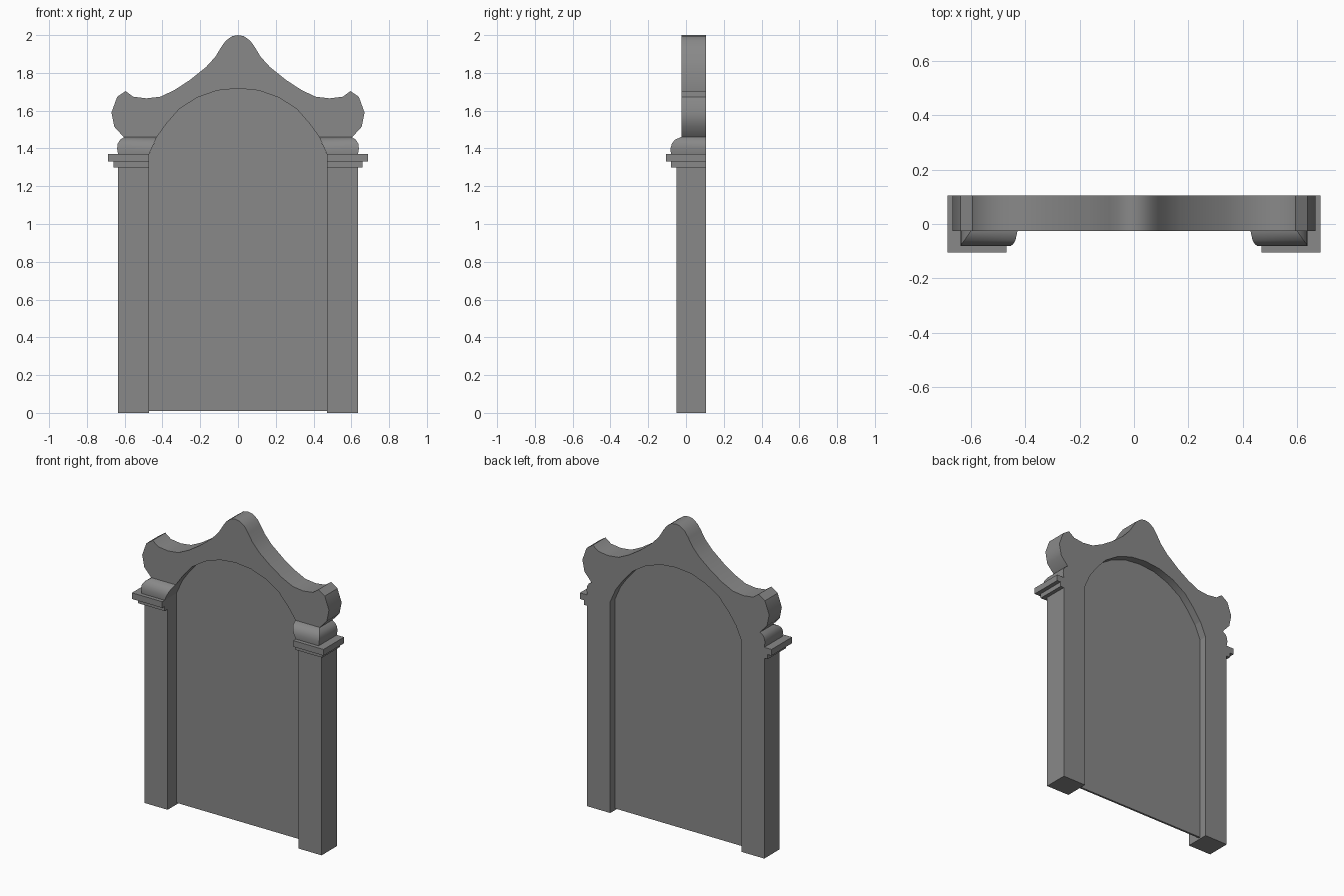
import bpy
import bmesh
import math

cube = bpy.data.objects.get("Cube")
if cube:
    bpy.data.objects.remove(cube, do_unlink=True)

BACK = 0.105      # shared rear plane
INNER = 0.47      # half width of the opening
OUTER = 0.635     # outer side of the pilasters

stone = bpy.data.materials.new("grey_stone")
stone.use_nodes = True
GREY = (0.25, 0.25, 0.25, 1)
stone.diffuse_color = GREY
stone.node_tree.nodes["Principled BSDF"].inputs["Base Color"].default_value = GREY


def finish(name, bm, smooth=False):
    bmesh.ops.recalc_face_normals(bm, faces=bm.faces)
    mesh = bpy.data.meshes.new(name)
    bm.to_mesh(mesh)
    bm.free()
    mesh.materials.append(stone)
    if smooth:
        mesh.shade_smooth()
        mesh.set_sharp_from_angle(angle=math.radians(32))
    obj = bpy.data.objects.new(name, mesh)
    bpy.context.collection.objects.link(obj)
    return obj


def extrude_outline(name, outline, y0, y1, smooth=False):
    """Front outline in x, z pushed back from y0 to y1."""
    bm = bmesh.new()
    face = bm.faces.new([bm.verts.new((x, y0, z)) for x, z in outline])
    new = bmesh.ops.extrude_face_region(bm, geom=[face], use_keep_orig=True)
    verts = [g for g in new["geom"] if isinstance(g, bmesh.types.BMVert)]
    bmesh.ops.translate(bm, verts=verts, vec=(0, y1 - y0, 0))
    return finish(name, bm, smooth)


def stack(name, side, levels, smooth=False):
    """Loft of rectangles; each level is z, inner x, outer x, front y."""
    bm = bmesh.new()
    rings = []
    for z, xi, xo, yf in levels:
        corners = ((xi, yf), (xo, yf), (xo, BACK), (xi, BACK))
        rings.append([bm.verts.new((side * x, y, z)) for x, y in corners])
    for low, high in zip(rings, rings[1:]):
        for i in range(4):
            j = (i + 1) % 4
            bm.faces.new((low[i], low[j], high[j], high[i]))
    bm.faces.new(rings[0])
    bm.faces.new(rings[-1])
    return finish(name, bm, smooth)


def mirrored(half):
    """Complete a half outline that starts on the centre line."""
    return [(-x, z) for x, z in reversed(half[1:])] + half


# Arch of the opening, from the crown down to the springing
arch = [(0, 1.718), (0.11, 1.707), (0.215, 1.67), (0.31, 1.61),
        (0.38, 1.53), (0.43, 1.46), (INNER, 1.37)]

# Scrolled pediment above the arch
crest = [(0, 2.0), (0.032, 1.994), (0.065, 1.97), (0.09, 1.935), (0.12, 1.885),
         (0.17, 1.83), (0.255, 1.762), (0.335, 1.71), (0.41, 1.674),
         (0.485, 1.665), (0.555, 1.674), (0.595, 1.704), (0.64, 1.673),
         (0.67, 1.59), (0.655, 1.515), (0.605, 1.46)]
extrude_outline("pediment", mirrored(crest) + mirrored(arch[:-1])[::-1],
                -0.025, BACK, smooth=True)

# Thin recessed panel
extrude_outline("panel", mirrored(arch + [(INNER, 0.01)]), 0.042, 0.055)

# Pilasters with stepped capitals and rounded cushions
for side, label in ((1, "left"), (-1, "right")):
    stack(label + "_pilaster", side,
          [(0, INNER, OUTER, -0.05), (1.3, INNER, OUTER, -0.05)])
    stack(label + "_lower_moulding", side,
          [(1.3, INNER, 0.66, -0.08), (1.33, INNER, 0.66, -0.08)])
    stack(label + "_upper_moulding", side,
          [(1.33, INNER, 0.687, -0.105), (1.37, INNER, 0.687, -0.105)])
    stack(label + "_cushion", side,
          [(1.37, INNER, 0.635, -0.08), (1.4, 0.457, 0.64, -0.082),
           (1.425, 0.446, 0.637, -0.075), (1.445, 0.437, 0.625, -0.06),
           (1.46, 0.43, 0.603, -0.028)], smooth=True)
